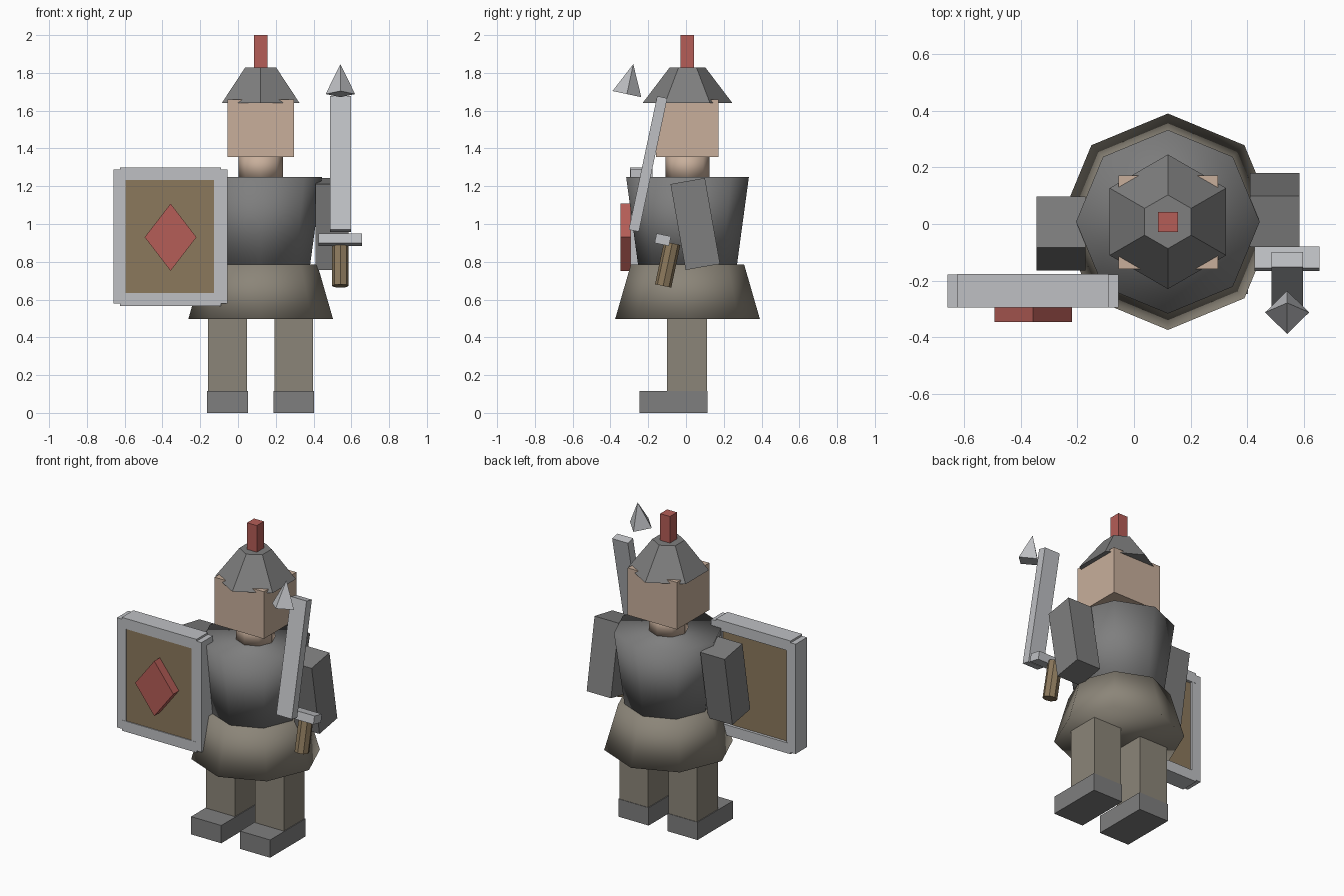
import bpy
from math import radians

if "Cube" in bpy.data.objects:
    bpy.data.objects.remove(bpy.data.objects["Cube"])

CX, CY = 0.12, 0.008   # body axis


def material(name, rgb):
    m = bpy.data.materials.new(name)
    m.diffuse_color = (*rgb, 1)
    m.use_nodes = True
    m.node_tree.nodes["Principled BSDF"].inputs["Base Color"].default_value = m.diffuse_color
    return m


ARMOUR = material("dark_grey", (0.21, 0.21, 0.21))
STEEL = material("steel", (0.52, 0.53, 0.55))
SKIN = material("skin", (0.58, 0.43, 0.33))
CLOTH = material("cloth", (0.26, 0.235, 0.19))
WOOD = material("wood", (0.26, 0.19, 0.107))
RED = material("red", (0.46, 0.11, 0.095))


def finish(name, mat):
    o = bpy.context.object
    o.name = name
    o.data.materials.append(mat)
    return o


def box(name, mat, center, size, tilt=0):
    bpy.ops.mesh.primitive_cube_add(size=1, location=center, rotation=(radians(tilt), 0, 0))
    o = finish(name, mat)
    o.scale = size
    return o


def span(name, mat, x, y, z):
    """Box given by its extent along each axis."""
    return box(name, mat, [(a + b) / 2 for a, b in (x, y, z)], [b - a for a, b in (x, y, z)])


def cone(name, mat, sides, r1, r2, depth, center, tilt=0, smooth=False):
    bpy.ops.mesh.primitive_cone_add(vertices=sides, radius1=r1, radius2=r2, depth=depth,
                                    location=center, rotation=(radians(tilt), 0, 0))
    o = finish(name, mat)
    if smooth:
        bpy.ops.object.shade_smooth()
    return o


def upright(name, mat, sides, r1, r2, z1, z2, smooth=False):
    return cone(name, mat, sides, r1, r2, z2 - z1, (CX, CY, (z1 + z2) / 2), 0, smooth)


# Body, head and helmet
upright("skirt", CLOTH, 8, 0.383, 0.30, 0.497, 0.785, True)
upright("torso", ARMOUR, 8, 0.262, 0.325, 0.785, 1.25, True)
upright("neck", SKIN, 8, 0.117, 0.117, 1.24, 1.37, True)
span("head", SKIN, (-0.055, 0.297), (-0.16, 0.172), (1.355, 1.66))
upright("helmet", ARMOUR, 6, 0.238, 0.095, 1.64, 1.828)
span("plume", RED, (0.085, 0.155), (-0.029, 0.043), (1.82, 2.0))

# Legs, feet and arms
for s, side in ((-1, "left"), (1, "right")):
    span(f"{side}_leg", CLOTH, (CX + s * 0.175 - 0.103, CX + s * 0.175 + 0.103),
         (-0.10, 0.112), (0.11, 0.54))
    span(f"{side}_foot", ARMOUR, (CX + s * 0.175 - 0.108, CX + s * 0.175 + 0.108),
         (-0.247, 0.115), (0, 0.115))
    box(f"{side}_arm", ARMOUR, (CX + s * 0.378, CY + s * 0.041, 1.0), (0.174, 0.185, 0.462), s * 10)

# Shield with frame and diamond emblem
FY = (-0.295, -0.178)
span("shield_panel", WOOD, (-0.61, -0.11), (-0.29, -0.195), (0.62, 1.25))
for name, x in (("left", (-0.66, -0.595)), ("right", (-0.128, -0.055))):
    span(f"shield_{name}_stile", STEEL, x, FY, (0.578, 1.288))
for name, z in (("bottom", (0.567, 0.635)), ("top", (1.232, 1.30))):
    span(f"shield_{name}_rail", STEEL, (-0.625, -0.09), (FY[0] - 0.001, FY[1] + 0.001), z)
emblem = cone("shield_emblem", RED, 4, 1, 1, 0.062, (-0.357, -0.316, 0.93), 90)
emblem.scale = (0.137, 0.178, 1)

# Sword, leaning back
SX, LEAN = 0.542, -12
box("sword_blade", STEEL, (SX, -0.201, 1.318), (0.112, 0.055, 0.723), LEAN)
cone("sword_tip", STEEL, 4, 0.078, 0, 0.162, (SX, -0.296, 1.767), LEAN)
box("sword_guard", STEEL, (SX, -0.123, 0.917), (0.23, 0.078, 0.052), LEAN)
cone("sword_grip", WOOD, 8, 0.044, 0.044, 0.231, (SX, -0.097, 0.785), LEAN)
